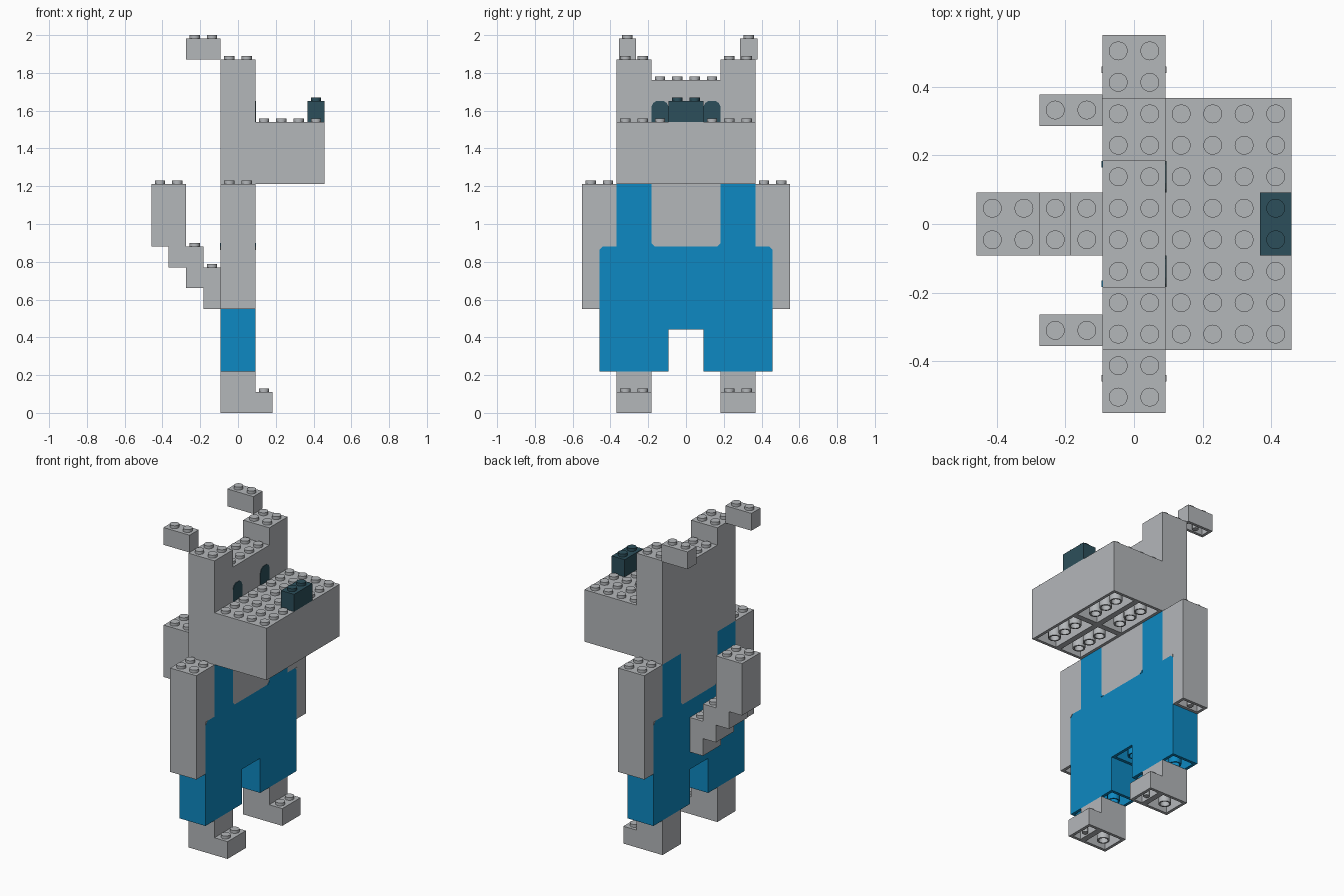
import bpy, bmesh
from mathutils import Matrix, Vector

cube = bpy.data.objects.get("Cube")
if cube:
    bpy.data.objects.remove(cube)

# Grid: U is the fine unit, P the stud pitch, H the brick height
U = 2 / 436
P, H = 20 * U, 24 * U


def material(name, rgb):
    lin = [((c / 255 + 0.055) / 1.055) ** 2.4 for c in rgb]
    m = bpy.data.materials.new(name)
    m.use_nodes = True
    m.diffuse_color = (*lin, 1)
    bsdf = next(n for n in m.node_tree.nodes if n.type == 'BSDF_PRINCIPLED')
    bsdf.inputs["Base Color"].default_value = (*lin, 1)
    bsdf.inputs["Roughness"].default_value = 0.6
    return m


GREY = material("light grey", (180, 183, 186))
BLUE = material("azure blue", (13, 137, 194))
DARK = material("dark slate", (44, 79, 91))


def cylinder(bm, x, y, z, radius, depth):
    """Upright cylinder whose base sits at z; returns its vertices."""
    return bmesh.ops.create_cone(
        bm, cap_ends=True, segments=16, radius1=radius, radius2=radius, depth=depth,
        matrix=Matrix.Translation((x, y, z + depth / 2)))["verts"]


def recess(bm, face, wall, depth):
    """Sink a downward face into the solid, leaving a rim."""
    bmesh.ops.inset_region(bm, faces=[face], thickness=wall, use_even_offset=True)
    ext = bmesh.ops.extrude_face_region(bm, geom=[face])["geom"]
    if face.is_valid:
        bmesh.ops.delete(bm, geom=[face], context='FACES_ONLY')
    verts = [g for g in ext if isinstance(g, bmesh.types.BMVert)]
    bmesh.ops.translate(bm, verts=verts, vec=(0, 0, depth))


def bottom_face(verts):
    faces = {f for v in verts for f in v.link_faces}
    return min(faces, key=lambda f: f.calc_center_median().z)


def brick(bm, xs, ys, zs, hollow=False):
    """Box in grid units, optionally with an open underside and its tubes."""
    (x0, x1), (y0, y1), (z0, z1) = xs, sorted(ys), zs
    centre = Vector(((x0 + x1) / 2 * P, (y0 + y1) / 2 * P, (z0 + z1) / 2 * H))
    size = ((x1 - x0) * P, (y1 - y0) * P, (z1 - z0) * H, 1)
    verts = bmesh.ops.create_cube(
        bm, size=1, matrix=Matrix.Translation(centre) @ Matrix.Diagonal(size))["verts"]
    if not hollow:
        return
    recess(bm, bottom_face(verts), 4 * U, 20 * U)
    nx, ny = round(x1 - x0), round(y1 - y0)
    thin = min(nx, ny) == 1
    # joints between studs, or the centre line on one-stud bricks
    rows = [x0 + i for i in range(1, nx)] if nx > 1 else [x0 + 0.5]
    cols = [y0 + i for i in range(1, ny)] if ny > 1 else [y0 + 0.5]
    for x in rows:
        for y in cols:
            tube = cylinder(bm, x * P, y * P, z0 * H, (4 if thin else 8) * U, 20 * U)
            if not thin:
                recess(bm, bottom_face(tube), 2 * U, 19 * U)


def studs(bm, xs, ys, z, skip=lambda x, y: False):
    y0, y1 = sorted(ys)
    for i in range(round(xs[1] - xs[0])):
        for j in range(round(y1 - y0)):
            x, y = xs[0] + i + 0.5, y0 + j + 0.5
            if not skip(x, y):
                cylinder(bm, x * P, y * P, z * H, 6 * U, 4 * U)


def plate(bm, outline, x, direction):
    """Thin printed patch from (y, z) grid points on a face at x."""
    x *= P
    face = bm.faces.new([bm.verts.new((x, y * P, z * H)) for y, z in outline])
    ext = bmesh.ops.extrude_face_region(bm, geom=[face])["geom"]
    bmesh.ops.translate(bm, verts=[g for g in ext if isinstance(g, bmesh.types.BMVert)],
                        vec=(direction * 0.003, 0, 0))
    bmesh.ops.recalc_face_normals(bm, faces=bm.faces[:])


def finish(bm, name, mat):
    mesh = bpy.data.meshes.new(name)
    bm.to_mesh(mesh)
    bm.free()
    mesh.materials.append(mat)
    obj = bpy.data.objects.new(name, mesh)
    bpy.context.collection.objects.link(obj)
    bpy.ops.object.select_all(action='DESELECT')
    obj.select_set(True)
    bpy.context.view_layer.objects.active = obj
    bpy.ops.object.shade_smooth_by_angle()


MID = (-1, 1)

# Paired limbs, ears and eyes
for s, side in ((1, "left"), (-1, "right")):
    bm = bmesh.new()
    foot = (2 * s, 4 * s)
    brick(bm, MID, foot, (0, 2), True)
    brick(bm, (1, 2), foot, (0, 1), True)
    studs(bm, (1, 2), foot, 1)
    finish(bm, side + "_foot", GREY)

    bm = bmesh.new()
    brick(bm, MID, (s, 5 * s), (2, 8), True)
    finish(bm, side + "_trouser_leg", BLUE)

    bm = bmesh.new()
    brick(bm, MID, (2 * s, 4 * s), (8, 11))
    finish(bm, side + "_strap", BLUE)

    bm = bmesh.new()
    brick(bm, MID, (4 * s, 6 * s), (8, 11))
    brick(bm, MID, (5 * s, 6 * s), (5, 8), True)
    studs(bm, MID, (4 * s, 6 * s), 11)
    finish(bm, side + "_arm", GREY)

    bm = bmesh.new()
    brick(bm, MID, (2 * s, 4 * s), (16, 17))
    studs(bm, MID, (2 * s, 4 * s), 17)
    finish(bm, side + "_ear_base", GREY)

    bm = bmesh.new()
    tip = (3 * s + 0.12, 4 * s + 0.12)
    brick(bm, (-3, -1), tip, (17, 18), True)
    studs(bm, (-3, -1), tip, 18)
    finish(bm, side + "_ear_tip", GREY)

    bm = bmesh.new()
    plate(bm, [(s * y, z) for y, z in ((1, 14), (2, 14), (2, 14.7), (1.9, 14.9), (1.7, 15),
                                       (1.3, 15), (1.1, 14.9), (1, 14.7))], 1, 1)
    finish(bm, side + "_eye", DARK)

    # rounded corners of the overalls, front and back
    for name, mat, y, dy, dz in (("hip_corner", GREY, 5, -0.2, -0.17),
                                 ("bib_corner", BLUE, 2, -0.2, 0.17)):
        bm = bmesh.new()
        for d in MID:
            plate(bm, [(s * y, 8), (s * (y + dy), 8), (s * y, 8 + dz)], d, d)
        finish(bm, side + "_" + name, mat)

# Overalls middle and bib
bm = bmesh.new()
brick(bm, MID, MID, (4, 8), True)
finish(bm, "trouser_middle", BLUE)

bm = bmesh.new()
brick(bm, MID, (-2, 2), (8, 11))
finish(bm, "chest", GREY)

# Stepped tail
bm = bmesh.new()
for xs, zs in (((-2, -1), (5, 7)), ((-3, -2), (6, 8)), ((-4, -3), (7, 11)), ((-5, -4), (8, 11))):
    brick(bm, xs, MID, zs, True)
    studs(bm, xs, MID, zs[1])
finish(bm, "tail", GREY)

# Head
bm = bmesh.new()
brick(bm, MID, (-4, 4), (11, 16))
studs(bm, MID, (-2, 2), 16)
finish(bm, "head", GREY)

# Snout and nose
bm = bmesh.new()
for xs in ((1, 3), (3, 5)):
    for ys in ((-4, 0), (0, 4)):
        brick(bm, xs, ys, (11, 14), True)
studs(bm, (1, 5), (-4, 4), 14, lambda x, y: x > 4 and abs(y) < 1)
finish(bm, "snout", GREY)

bm = bmesh.new()
brick(bm, (4, 5), MID, (14, 15))
studs(bm, (4, 5), MID, 15)
finish(bm, "nose", DARK)
